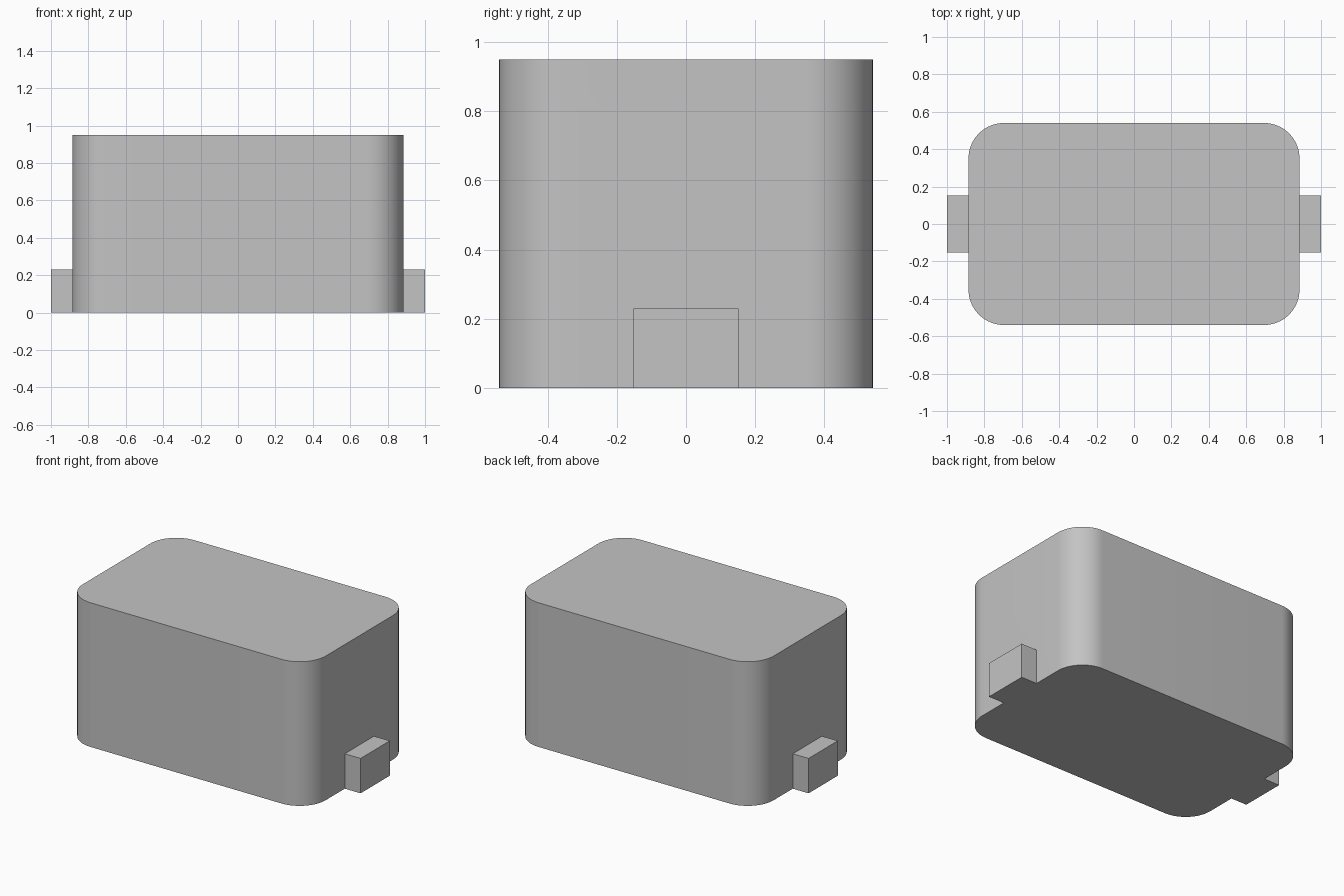
import bpy
import bmesh

if "Cube" in bpy.data.objects:
    bpy.data.objects.remove(bpy.data.objects["Cube"], do_unlink=True)

HALF_X, HALF_Y, HEIGHT = 0.885, 0.54, 0.95
CORNER_RADIUS = 0.19
TAB_HALF_Y, TAB_HEIGHT = 0.152, 0.23

grey = bpy.data.materials.new("light_grey")
grey.use_nodes = True
color = (0.55, 0.55, 0.55, 1)
grey.diffuse_color = color
grey.node_tree.nodes["Principled BSDF"].inputs["Base Color"].default_value = color


def make_block(name, x0, x1, half_y, height, radius=0):
    """Box standing on the ground, with optional rounded upright edges."""
    bm = bmesh.new()
    bmesh.ops.create_cube(bm, size=1)
    for v in bm.verts:
        v.co.x = x0 + (v.co.x + 0.5) * (x1 - x0)
        v.co.y *= 2 * half_y
        v.co.z = (v.co.z + 0.5) * height
    if radius:
        upright = [e for e in bm.edges
                   if abs(e.verts[0].co.z - e.verts[1].co.z) > height / 2]
        bmesh.ops.bevel(bm, geom=upright, offset=radius, segments=16,
                        profile=0.5, affect='EDGES')
    mesh = bpy.data.meshes.new(name)
    bm.to_mesh(mesh)
    bm.free()
    mesh.materials.append(grey)
    obj = bpy.data.objects.new(name, mesh)
    bpy.context.collection.objects.link(obj)
    return obj


# Rounded housing
body = make_block("housing_with_side_tabs", -HALF_X, HALF_X, HALF_Y, HEIGHT,
                  CORNER_RADIUS)
bpy.ops.object.select_all(action='DESELECT')
body.select_set(True)
bpy.context.view_layer.objects.active = body

# Side tabs, fused into the housing so the underside is one flush face
for side, sign in (("left", 1), ("right", -1)):
    ends = sorted((sign * (HALF_X - 0.1), sign * 1.0))
    tab = make_block(side + "_tab", *ends, TAB_HALF_Y, TAB_HEIGHT)
    union = body.modifiers.new(side + "_tab_union", 'BOOLEAN')
    union.operation = 'UNION'
    union.solver = 'EXACT'
    union.object = tab
    bpy.ops.object.modifier_apply(modifier=union.name)
    bpy.data.objects.remove(tab, do_unlink=True)

bpy.ops.object.shade_smooth_by_angle()
